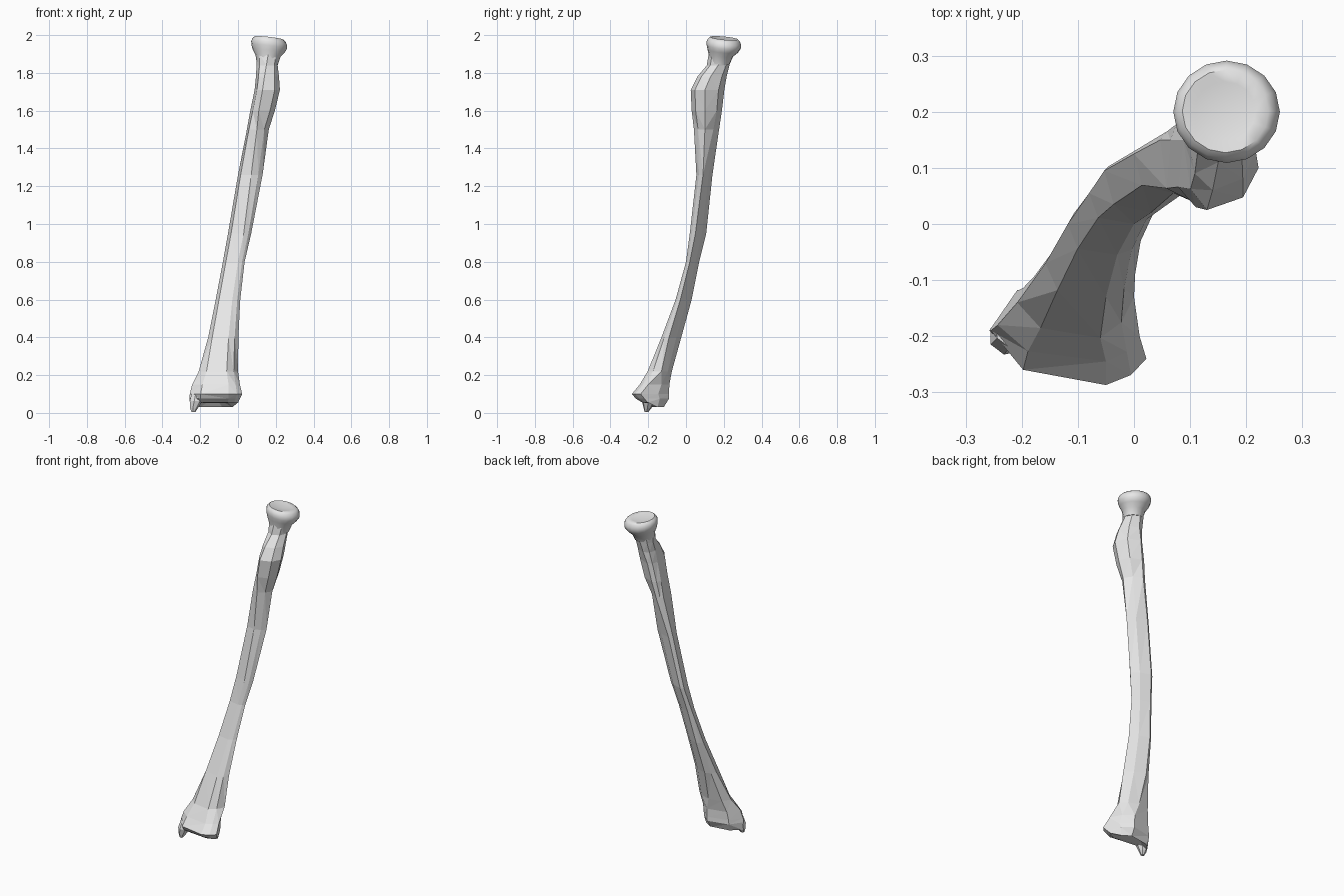
import bpy, bmesh, math
from mathutils import Vector

if "Cube" in bpy.data.objects:
    bpy.data.objects.remove(bpy.data.objects["Cube"])

bone = bpy.data.materials.new("bone grey")
bone.diffuse_color = (0.8, 0.8, 0.8, 1)
bone.use_nodes = True
bone.node_tree.nodes["Principled BSDF"].inputs["Base Color"].default_value = bone.diffuse_color


def loft(name, rings, tip=None, smooth=0):
    """Skin a stack of equal-sized rings, lowest first; tip = optional dished top centre."""
    bm = bmesh.new()
    loops = [[bm.verts.new(p) for p in ring] for ring in rings]
    n = len(loops[0])
    for a, b in zip(loops, loops[1:]):
        for i in range(n):
            j = (i + 1) % n
            bm.faces.new((a[i], a[j], b[j], b[i]))
    base = sum((v.co for v in loops[0]), Vector()) / n
    top = sum((v.co for v in loops[-1]), Vector()) / n
    for loop, centre in ((loops[0], base), (loops[-1], Vector(tip) if tip else top)):
        c = bm.verts.new(centre)
        for i in range(n):
            bm.faces.new((loop[i], loop[(i + 1) % n], c))
    bmesh.ops.triangulate(bm, faces=[f for f in bm.faces if len(f.verts) > 3])
    bmesh.ops.recalc_face_normals(bm, faces=bm.faces)
    mesh = bpy.data.meshes.new(name)
    bm.to_mesh(mesh)
    bm.free()
    mesh.materials.append(bone)
    if smooth:
        mesh.shade_smooth()
        mesh.set_sharp_from_angle(angle=math.radians(smooth))
    obj = bpy.data.objects.new(name, mesh)
    bpy.context.collection.objects.link(obj)
    return obj


def section(z, x0, x1, y0, y1, yl, yr, xf, xb):
    """Eight-sided section through its left, front, right and back extremes."""
    ext = [(x0, yl), (xf, y0), (x1, yr), (xb, y1)]
    corners = [(x0, y0), (x1, y0), (x1, y1), (x0, y1)]
    # fullness of the front-left, front-right, back-right and back-left corners
    if z < 0.3:
        full = (0.72, 0.62, 0.62, 0.72)
    elif z < 1.55:
        full = (0.8, 0.62, 0.6, 0.62)
    else:
        full = (0.7, 0.7, 0.7, 0.7)
    pts = []
    for i in range(4):
        a, b, c = ext[i], ext[(i + 1) % 4], corners[i]
        pts.append((a[0], a[1], z))
        t = 2 * full[i] - 1
        pts.append(tuple((a[d] + b[d]) / 2 * (1 - t) + c[d] * t for d in (0, 1)) + (z,))
    return pts


# Shaft: height, x range, y range, then y of left/right and x of front/back extremes
SHAFT = [
    (0.075, -.258, .010, -.265, -.09, -.19, -.22, -.05, -.08),
    (0.10, -.255, .022, -.287, -.09, -.19, -.24, -.05, -.08),
    (0.15, -.243, .010, -.245, -.088, -.18, -.20, -.05, -.08),
    (0.22, -.208, .000, -.203, -.075, -.14, -.13, -.06, -.10),
    (0.40, -.158, .002, -.130, -.025, -.07, -.09, -.05, -.11),
    (0.60, -.118, .012, -.055, .030, .000, -.03, -.03, -.09),
    (0.80, -.080, .035, .000, .070, .055, .02, .00, -.06),
    (0.95, -.053, .070, .020, .107, .095, .05, .03, -.035),
    (1.26, .000, .130, .055, .140, .125, .09, .07, .02),
    (1.50, .047, .163, .042, .175, .15, .10, .10, .08),
    (1.60, .065, .195, .030, .190, .15, .10, .11, .10),
    (1.71, .088, .222, .025, .203, .15, .10, .13, .12),
    (1.78, .095, .217, .060, .215, .16, .13, .14, .14),
    (1.84, .098, .210, .110, .230, .18, .17, .15, .15),
    (1.90, .095, .220, .120, .245, .185, .185, .16, .16),
]
rings = [section(*row) for row in SHAFT]
# Uneven joint surface under the flared lower end
cx, cy = -0.12, -0.17
lower = []
for x, y, z in rings[0]:
    px, py = cx + (x - cx) * 0.93, cy + (y - cy) * 0.65
    lower.append((px, py, 0.03 if py > -0.19 else 0.055))
inner = [(cx + (x - cx) * 0.6, cy + (y - cy) * 0.6, 0.052) for x, y, z in lower]
loft("shaft", [inner, lower] + rings)


def disc(cx, cy, r, z, n=16, tx=0.0, ty=0.0):
    """Round ring, optionally tilted along x and y."""
    return [(cx + r * math.cos(a), cy + r * math.sin(a) * 0.96,
             z + tx * r * math.cos(a) + ty * r * math.sin(a))
            for a in (2 * math.pi * i / n for i in range(n))]


# Head: rounded button with a shallow dish on top
HEAD = [(.156, .178, .055, 1.85), (.158, .185, .067, 1.892), (.162, .195, .084, 1.915),
        (.165, .200, .094, 1.938), (.165, .200, .095, 1.957), (.164, .201, .088, 1.974),
        (.163, .201, .077, 1.984), (.162, .201, .055, 1.981)]
loft("head", [disc(x, y, r, z, 16, -0.11, -0.09) for x, y, r, z in HEAD],
     (.162, .201, 1.972), 50)

# Blunt spur beneath the outer corner of the lower end
SPUR = [(-.237, -.209, .010, .004), (-.234, -.204, .022, .025),
        (-.224, -.200, .035, .062), (-.215, -.190, .032, .11)]
loft("spur", [disc(x, y, r, z, 7) for x, y, r, z in SPUR])
